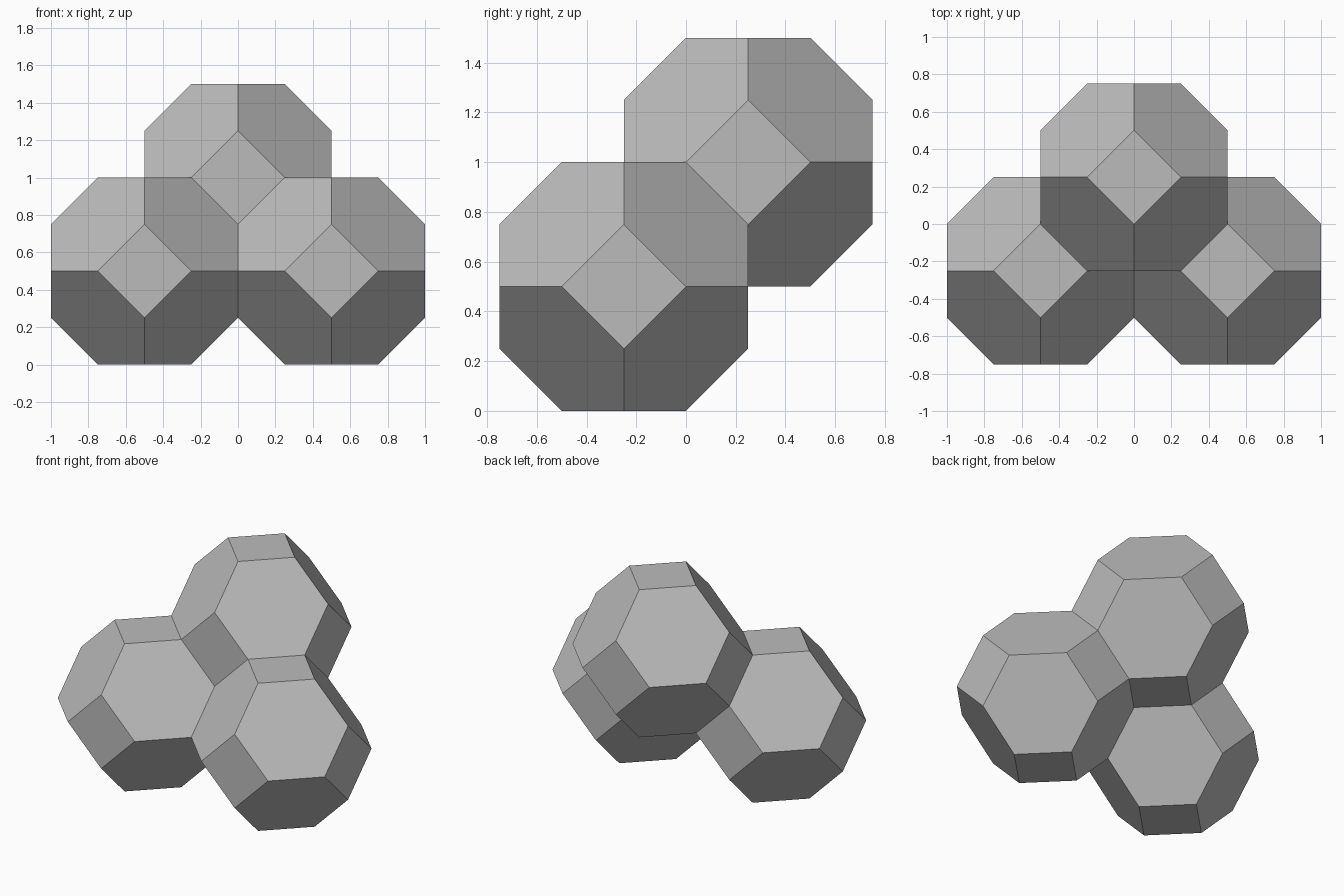
import bpy
import bmesh

# Remove the default cube
cube = bpy.data.objects.get("Cube")
if cube:
    bpy.data.objects.remove(cube, do_unlink=True)

# Single flat grey
GREY = (0.5, 0.5, 0.5, 1.0)
grey = bpy.data.materials.new("light_grey")
grey.use_nodes = True
grey.diffuse_color = GREY
grey.node_tree.nodes["Principled BSDF"].inputs["Base Color"].default_value = GREY


def truncated_octahedron(name, center, size=1.0):
    """Octahedron with its six corners cut off to squares."""
    bm = bmesh.new()
    for axis in range(3):
        for tip in (-0.5, 0.5):
            for other in ((axis + 1) % 3, (axis + 2) % 3):
                for side in (-0.25, 0.25):
                    co = [0.0, 0.0, 0.0]
                    co[axis] = tip * size
                    co[other] = side * size
                    bm.verts.new(co)
    bmesh.ops.convex_hull(bm, input=bm.verts)
    # Merge the hull triangles into clean squares and hexagons
    bmesh.ops.dissolve_limit(bm, angle_limit=0.02, verts=bm.verts, edges=bm.edges)
    bmesh.ops.recalc_face_normals(bm, faces=bm.faces)

    mesh = bpy.data.meshes.new(name)
    bm.to_mesh(mesh)
    bm.free()
    mesh.materials.append(grey)
    obj = bpy.data.objects.new(name, mesh)
    obj.location = center
    bpy.context.collection.objects.link(obj)


# Two lower cells share a square face; the upper cell rests on their hexagons
truncated_octahedron("lower_right_cell", (-0.5, -0.25, 0.5))
truncated_octahedron("lower_left_cell", (0.5, -0.25, 0.5))
truncated_octahedron("upper_back_cell", (0.0, 0.25, 1.0))
